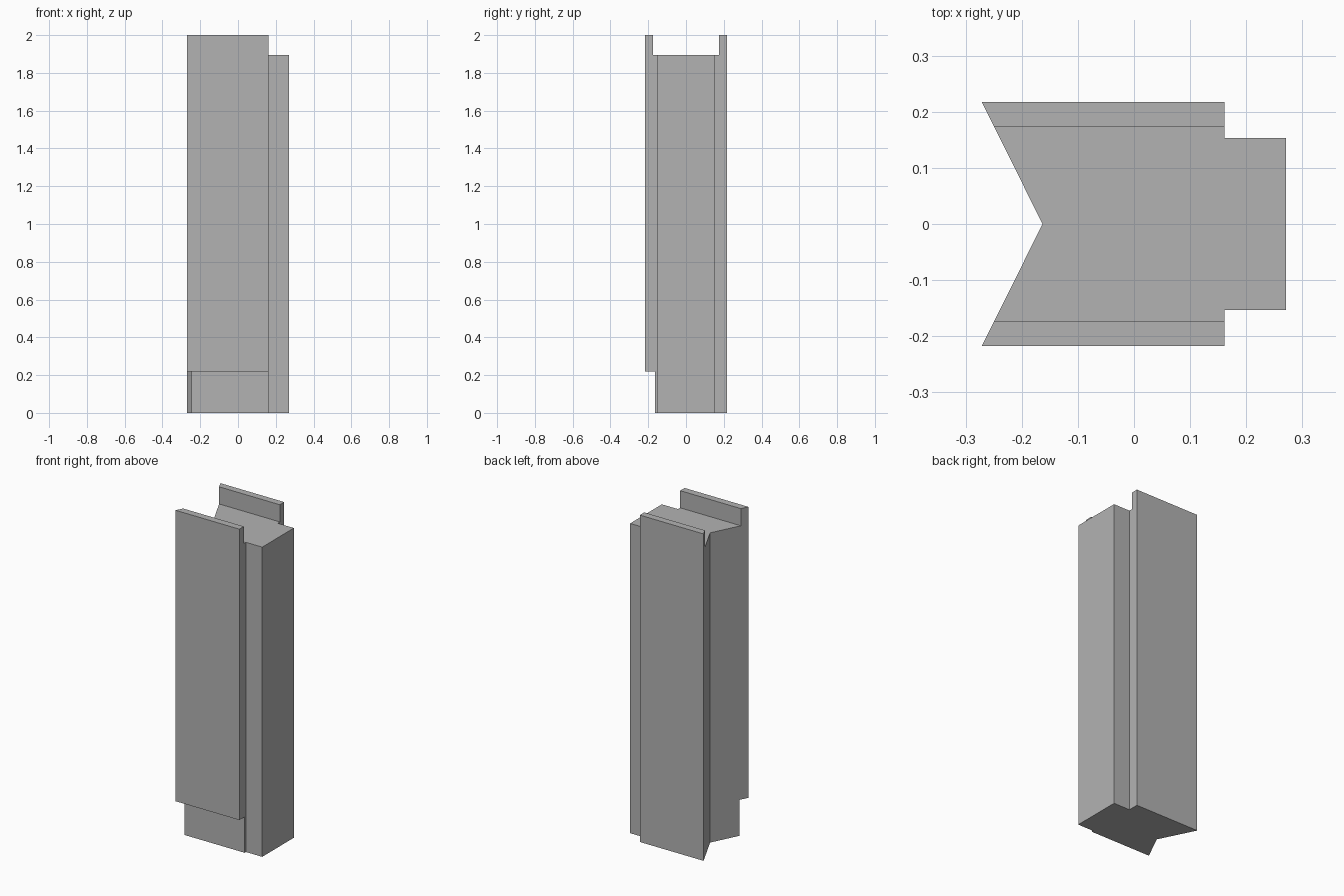
import bpy
import bmesh

cube = bpy.data.objects.get("Cube")
if cube:
    bpy.data.objects.remove(cube, do_unlink=True)

HEIGHT = 2.0
DECK = 1.895       # top of the core between the two raised cheeks
RECESS = 0.22      # height of the step at the front foot

# One flat colour
grey = bpy.data.materials.new("plain grey")
grey.use_nodes = True
colour = (0.45, 0.45, 0.45, 1)
grey.diffuse_color = colour
grey.node_tree.nodes["Principled BSDF"].inputs["Base Color"].default_value = colour


def prism(name, outline, bottom, top):
    """Extrude a plan outline upwards between two heights."""
    bm = bmesh.new()
    base = bm.faces.new([bm.verts.new((x, y, bottom)) for x, y in outline])
    up = bmesh.ops.extrude_face_region(bm, geom=[base])
    for v in up["geom"]:
        if isinstance(v, bmesh.types.BMVert):
            v.co.z = top
    bmesh.ops.recalc_face_normals(bm, faces=bm.faces)
    mesh = bpy.data.meshes.new(name)
    bm.to_mesh(mesh)
    bm.free()
    mesh.materials.append(grey)
    obj = bpy.data.objects.new(name, mesh)
    bpy.context.collection.objects.link(obj)
    return obj


def cut(target, y0, y1, bottom, top):
    """Cut a full-width box out of the target."""
    box = prism("cutter", [(-1, y0), (1, y0), (1, y1), (-1, y1)], bottom, top)
    box.hide_render = True
    mod = target.modifiers.new("cut", 'BOOLEAN')
    mod.operation = 'DIFFERENCE'
    mod.solver = 'EXACT'
    mod.object = box
    bpy.context.view_layer.objects.active = target
    bpy.ops.object.modifier_apply(modifier=mod.name)
    bpy.data.objects.remove(box, do_unlink=True)


# Post: V-groove on one side, tongue on the other, mirrored across y
half = [(-0.271, 0.217), (0.161, 0.217), (0.161, 0.153), (0.271, 0.153)]
outline = [(-0.163, 0)] + half + [(x, -y) for x, y in reversed(half)]
post = prism("grooved_post", outline, 0, HEIGHT)

# Channel along the top, leaving two raised cheeks
cut(post, -0.174, 0.174, DECK, HEIGHT + 1)

# Recess at the foot of the front face
cut(post, -1, -0.165, -1, RECESS)
